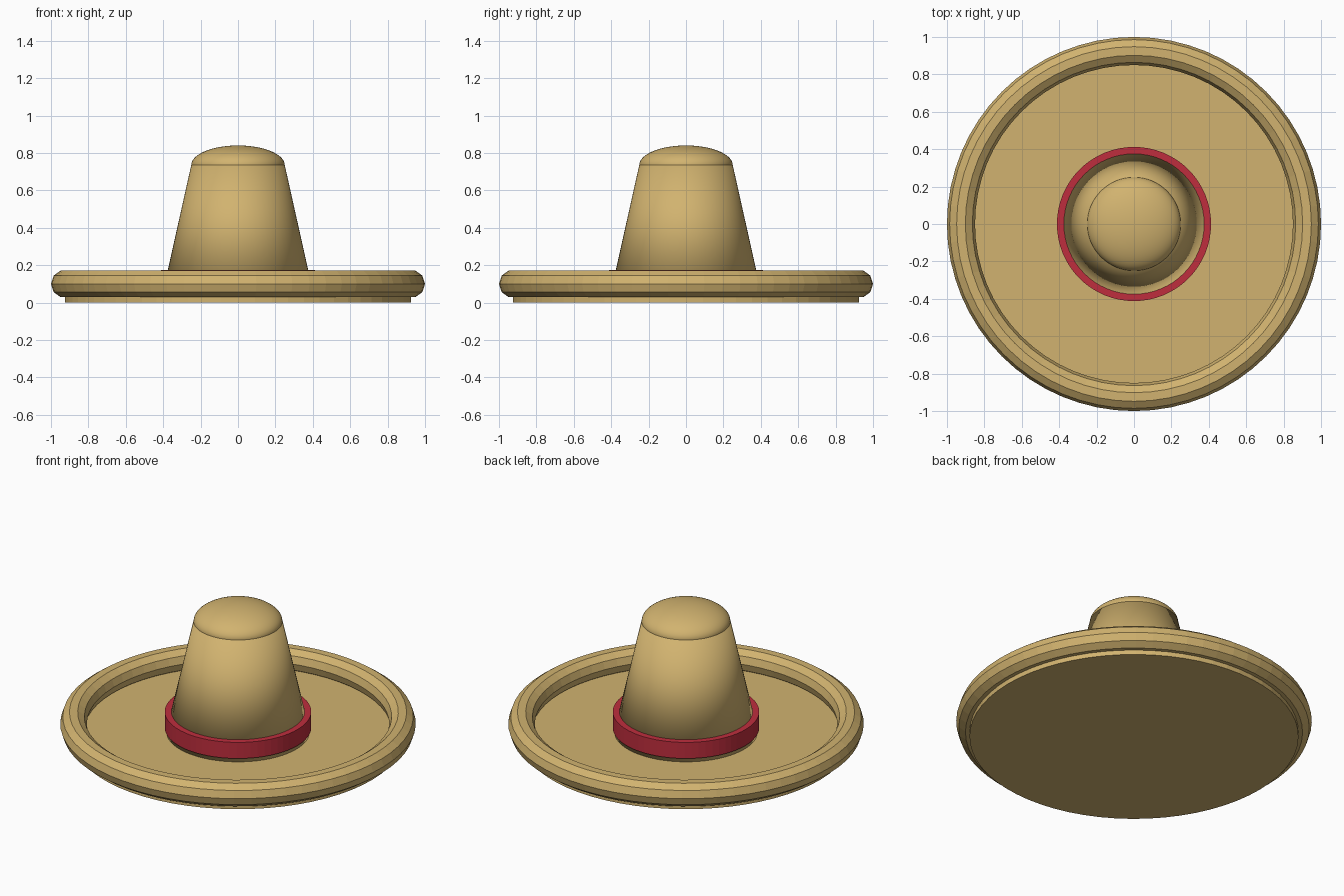
import bpy, bmesh
from math import cos, sin, tau

cube = bpy.data.objects.get("Cube")
if cube:
    bpy.data.objects.remove(cube, do_unlink=True)


def material(name, color):
    m = bpy.data.materials.new(name)
    m.use_nodes = True
    m.diffuse_color = color
    m.node_tree.nodes["Principled BSDF"].inputs["Base Color"].default_value = color
    return m


straw = material("straw", (0.64, 0.45, 0.16, 1))
red = material("red", (0.52, 0.027, 0.047, 1))


def finish(name, bm, mat, smooth=False):
    bmesh.ops.recalc_face_normals(bm, faces=bm.faces[:])
    mesh = bpy.data.meshes.new(name)
    bm.to_mesh(mesh)
    bm.free()
    mesh.materials.append(mat)
    for p in mesh.polygons:
        p.use_smooth = smooth
    obj = bpy.data.objects.new(name, mesh)
    bpy.context.collection.objects.link(obj)
    return obj


def frustum(name, r_low, r_high, low, high, mat, smooth=False):
    bm = bmesh.new()
    bmesh.ops.create_cone(bm, cap_ends=True, segments=64, radius1=r_low,
                          radius2=r_high, depth=high - low)
    bmesh.ops.translate(bm, verts=bm.verts, vec=(0, 0, (low + high) / 2))
    return finish(name, bm, mat, smooth)


def ring(name, major, minor, z, mat, turns=64, sides=10):
    bm = bmesh.new()
    loops = []
    for i in range(turns):
        a = tau * i / turns
        loop = []
        for j in range(sides):
            b = tau * j / sides
            r = major + minor * cos(b)
            loop.append(bm.verts.new((r * cos(a), r * sin(a), z + minor * sin(b))))
        loops.append(loop)
    for i in range(turns):
        p, q = loops[i], loops[(i + 1) % turns]
        for j in range(sides):
            k = (j + 1) % sides
            bm.faces.new((p[j], q[j], q[k], p[k]))
    return finish(name, bm, mat)


# Flat brim with a rolled, faceted rim
frustum("brim", 0.925, 0.925, 0, 0.05, straw)
ring("brim_rim", 0.925, 0.075, 0.1, straw)

# Tapered crown, softly shaded across its edges
frustum("crown", 0.403, 0.25, 0.05, 0.735, straw, smooth=True)

# Flattened dome on the crown
bm = bmesh.new()
bmesh.ops.create_uvsphere(bm, u_segments=64, v_segments=32, radius=0.25)
bmesh.ops.scale(bm, verts=bm.verts, vec=(1, 1, 0.42))
bmesh.ops.translate(bm, verts=bm.verts, vec=(0, 0, 0.735))
finish("crown_dome", bm, straw, smooth=True)

# Band around the foot of the crown
frustum("hat_band", 0.412, 0.412, 0.075, 0.175, red)
